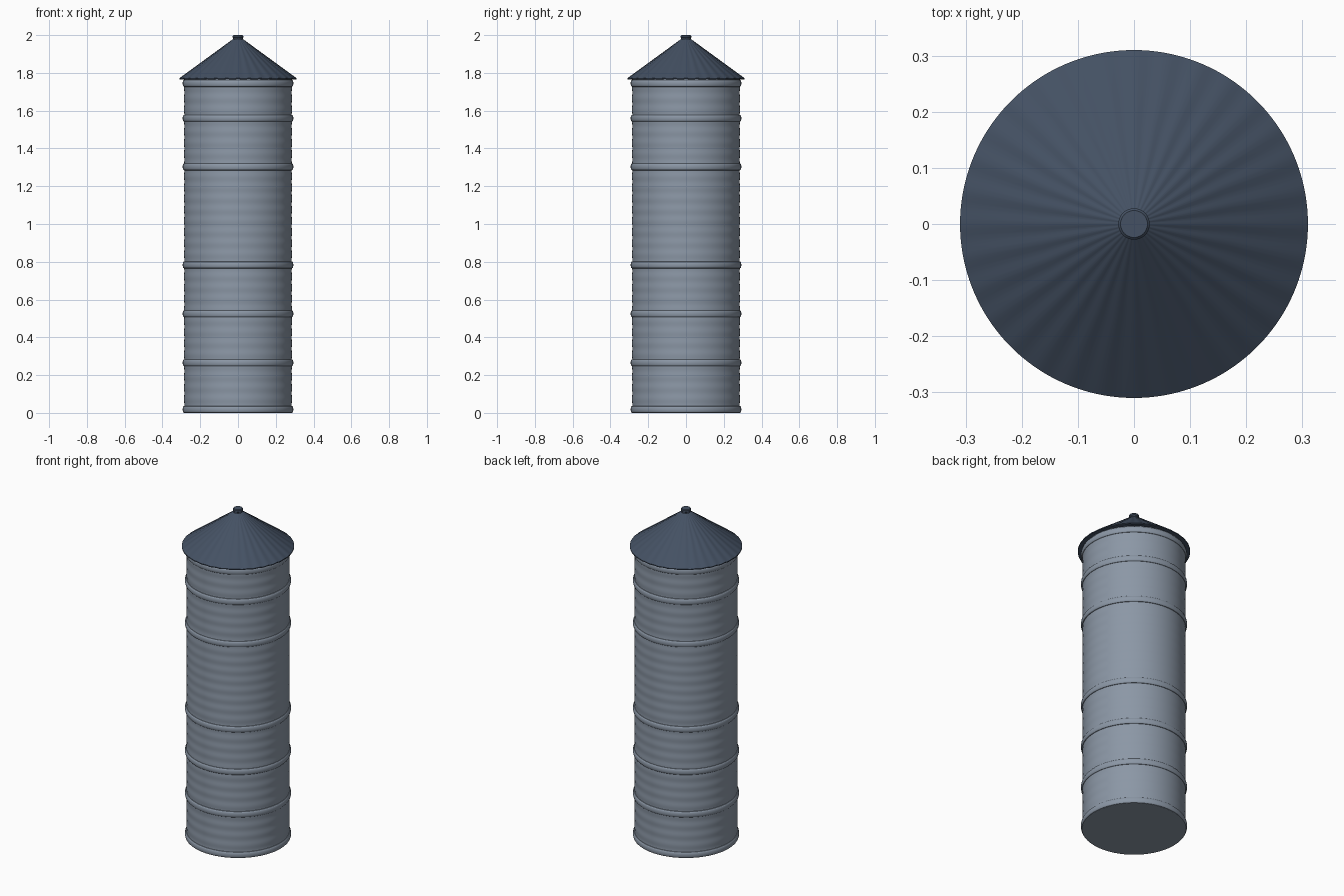
import bpy, bmesh
from math import sin, cos, pi, tau, radians

cube = bpy.data.objects.get("Cube")
if cube:
    bpy.data.objects.remove(cube)


def material(name, rgb):
    m = bpy.data.materials.new(name)
    m.use_nodes = True
    m.diffuse_color = (*rgb, 1)
    m.node_tree.nodes["Principled BSDF"].inputs["Base Color"].default_value = (*rgb, 1)
    return m


steel = material("galvanised steel", (0.26, 0.31, 0.38))
slate = material("dark blue roof", (0.058, 0.082, 0.125))


def lathe(name, profile, mat, segments=96, closed=False, ripple=0, ribs=32):
    """Spin an (r, z) profile round z; ripple lifts radial ribs between hub and rim."""
    bm = bmesh.new()
    rings = []
    for r, z in profile:
        ring = []
        for i in range(segments):
            a = tau * i / segments
            ring.append(bm.verts.new((r * cos(a), r * sin(a), z + ripple * cos(ribs * a))))
        rings.append(ring)
    pairs = list(zip(rings, rings[1:]))
    if closed:
        pairs.append((rings[-1], rings[0]))
    for low, high in pairs:
        for i in range(segments):
            j = (i + 1) % segments
            bm.faces.new((low[i], low[j], high[j], high[i]))
    if not closed:
        bm.faces.new(rings[0])
        bm.faces.new(rings[-1])
    bmesh.ops.recalc_face_normals(bm, faces=bm.faces)
    mesh = bpy.data.meshes.new(name)
    bm.to_mesh(mesh)
    bm.free()
    mesh.materials.append(mat)
    obj = bpy.data.objects.new(name, mesh)
    bpy.context.collection.objects.link(obj)
    bpy.ops.object.select_all(action="DESELECT")
    obj.select_set(True)
    bpy.context.view_layer.objects.active = obj
    bpy.ops.object.shade_smooth_by_angle(angle=radians(35))
    return obj


# Tank wall with faint horizontal corrugation
WALL, TOP = 0.285, 1.768
steps = 240
wall = [(WALL + 0.0008 * sin(tau * 30 * i / steps), TOP * i / steps) for i in range(steps + 1)]
lathe("tank_wall", wall, steel)

# Rounded hoops around the wall
for n, z in enumerate((0.018, 0.265, 0.524, 0.783, 1.302, 1.56, 1.744)):
    arc = [(WALL - 0.003 + 0.011 * sin(pi * k / 10) ** 0.6, z - 0.018 * cos(pi * k / 10))
           for k in range(11)]
    lathe(f"hoop_{n + 1}", arc, steel, closed=True)

# Conical roof with a thin overhanging rim and gentle radial ribs
lathe("roof", [(0.28, 1.766), (0.31, 1.766), (0.31, 1.771), (0.17, 1.873), (0.022, 1.981)],
      slate, segments=192, ripple=0.0012)

# Vent cap at the peak
lathe("vent_cap", [(0.026, 1.96), (0.026, 1.985), (0.028, 1.987), (0.028, 1.996), (0.024, 2.0)],
      slate, segments=48)
